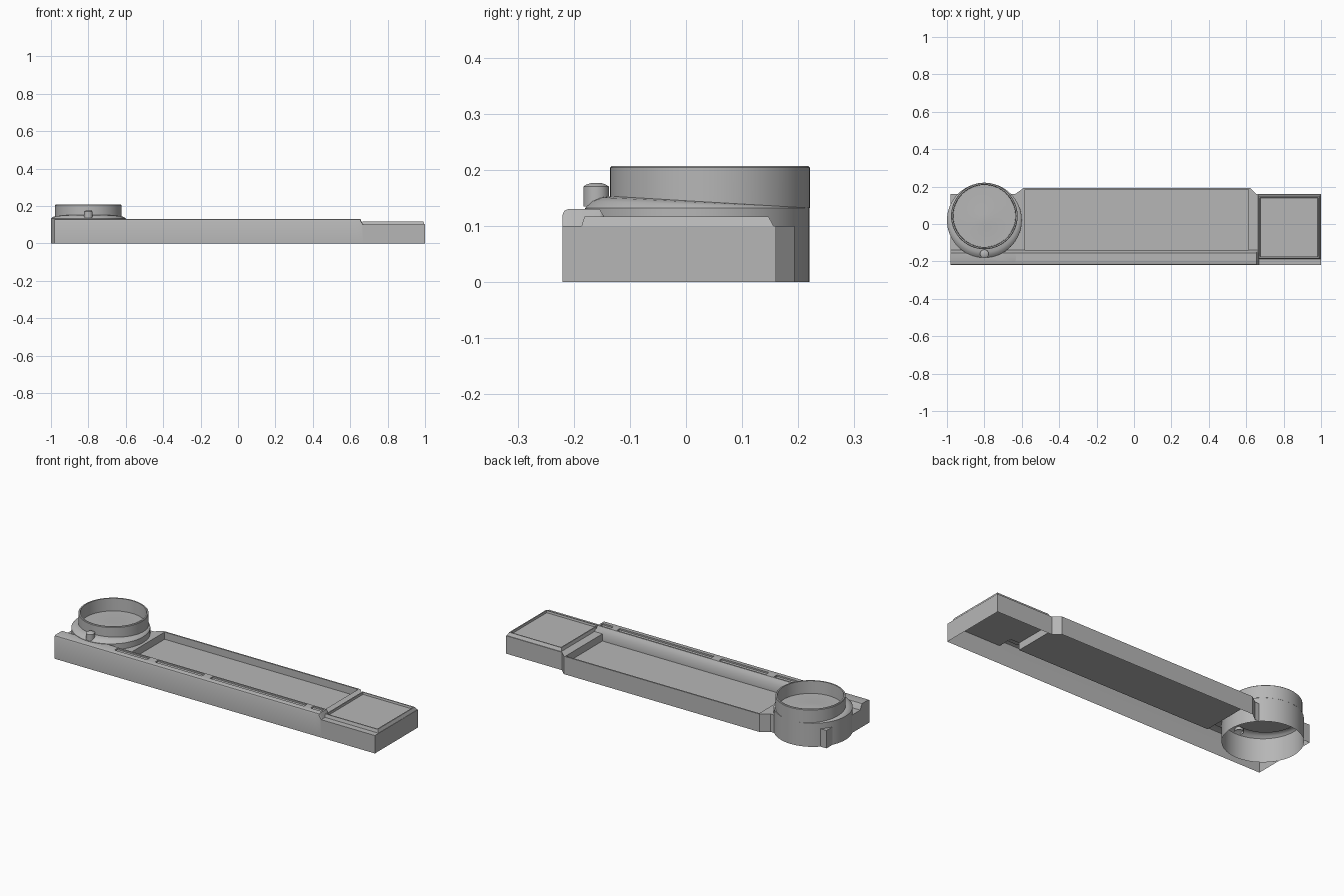
import bpy, bmesh, math

if "Cube" in bpy.data.objects:
    bpy.data.objects.remove(bpy.data.objects["Cube"])

grey = bpy.data.materials.new("plain_grey")
grey.diffuse_color = (0.47, 0.47, 0.47, 1)
grey.use_nodes = True
grey.node_tree.nodes["Principled BSDF"].inputs["Base Color"].default_value = grey.diffuse_color
CX, CY, R, N = -0.8, 0.02, 0.2, 64


def finish(bm, name, angle=35):
    bmesh.ops.remove_doubles(bm, verts=bm.verts, dist=1e-5)
    bmesh.ops.recalc_face_normals(bm, faces=bm.faces)
    me = bpy.data.meshes.new(name)
    bm.to_mesh(me)
    bm.free()
    me.materials.append(grey)
    ob = bpy.data.objects.new(name, me)
    bpy.context.collection.objects.link(ob)
    smooth(ob, angle)
    return ob


def smooth(ob, angle=35):
    bpy.ops.object.select_all(action='DESELECT')
    ob.select_set(True)
    bpy.context.view_layer.objects.active = ob
    bpy.ops.object.shade_smooth_by_angle(angle=math.radians(angle))


def loft(bm, rings, cap_start=False, cap_end=False):
    rows = [[bm.verts.new(p) for p in ring] for ring in rings]
    n = len(rows[0])
    for a, b in zip(rows, rows[1:]):
        for i in range(n):
            j = (i + 1) % n
            bm.faces.new((a[i], a[j], b[j], b[i]))
    if cap_start:
        bm.faces.new(rows[0][::-1])
    if cap_end:
        bm.faces.new(rows[-1])


def circle(cx, cy, r, z):
    pts = []
    for i in range(N):
        a = 2 * math.pi * i / N
        y = cy + r * math.sin(a)
        pts.append((cx + r * math.cos(a), y, z(y) if callable(z) else z))
    return pts


def rect(x0, x1, y0, y1, z):
    return [(x0, y0, z), (x1, y0, z), (x1, y1, z), (x0, y1, z)]


# Long body: cross-sections lofted along x (back edge, tray floor, strip height factor)
def section(x, back, floor, k):
    pts = [(back, 0), (back, 0.1), (back - 0.008, 0.1), (back - 0.008, floor),
           (-0.138, floor), (-0.138, 0.1), (-0.146, 0.1 + 0.017 * k),
           (-0.154, 0.1 + 0.03 * k), (-0.21, 0.1 + 0.03 * k),
           (-0.217, 0.1 + 0.027 * k), (-0.22, 0.1 + 0.02 * k), (-0.22, 0)]
    return [(x, y, z) for y, z in pts]


bm = bmesh.new()
loft(bm, [section(*s) for s in (
    (-0.98, 0.16, 0.1, 1), (-0.635, 0.16, 0.1, 1), (-0.59, 0.193, 0.1, 1),
    (-0.583, 0.193, 0.1, 1), (-0.583, 0.193, 0.06, 1),
    (0.613, 0.193, 0.06, 1), (0.613, 0.193, 0.1, 1), (0.62, 0.193, 0.1, 1),
    (0.655, 0.16, 0.1, 1), (0.668, 0.16, 0.1, 0), (1.0, 0.16, 0.1, 0))], True, True)
body = finish(bm, "long_body")

# Cutter: room for the round housing and the shallow slots in the front strip
bm = bmesh.new()
loft(bm, [circle(CX, CY, R, -0.5), circle(CX, CY, R, 0.5)], True, True)
for x0, x1 in ((-0.63, -0.43), (-0.38, -0.09), (-0.04, 0.54), (0.58, 0.645)):
    loft(bm, [rect(x0, x1, -0.189, -0.162, 0.122),
              rect(x0, x1, -0.189, -0.162, 0.2)], True, True)
cutter = finish(bm, "cutter")
cutter.hide_render = True
mod = body.modifiers.new("cut", 'BOOLEAN')
mod.operation, mod.solver, mod.object = 'DIFFERENCE', 'EXACT', cutter
dg = bpy.context.evaluated_depsgraph_get()
me = bpy.data.meshes.new_from_object(body.evaluated_get(dg))
body.modifiers.clear()
body.data = me
bpy.data.objects.remove(cutter)

# Open the underside and drop the walls doubled by the housing
bm = bmesh.new()
bm.from_mesh(me)
bm.normal_update()
drop = []
for f in bm.faces:
    under = all(v.co.z < 1e-4 for v in f.verts)
    wall = abs(f.normal.z) < 0.1 and all(
        math.hypot(v.co.x - CX, v.co.y - CY) < R + 0.0005 for v in f.verts)
    if under or wall:
        drop.append(f)
bmesh.ops.delete(bm, geom=drop, context='FACES')
bm.to_mesh(me)
bm.free()
smooth(body)

# Raised rim with a sunken panel on the right end
bm = bmesh.new()
loft(bm, [rect(0.662, 0.998, -0.186, 0.156, 0.1),
          rect(0.667, 0.99, -0.181, 0.147, 0.117),
          rect(0.673, 0.984, -0.175, 0.141, 0.117),
          rect(0.675, 0.982, -0.173, 0.139, 0.106)], False, True)
finish(bm, "end_panel", 20)


# Round housing: lower drum, sloping shoulder, upper off-centre ring and its dish
def shoulder(z):
    return lambda y: 0.132 + (z - 0.132) * max(0, (0.22 - y) / 0.355)


UY, UR = 0.043, 0.178
bm = bmesh.new()
loft(bm, [circle(CX, CY, R, 0), circle(CX, CY, R, 0.132),
          circle(CX, 0.026, 0.194, shoulder(0.143)),
          circle(CX, 0.034, 0.186, shoulder(0.150)),
          circle(CX, UY, UR, shoulder(0.153)),
          circle(CX, UY, UR, 0.204), circle(CX, UY, UR - 0.003, 0.207),
          circle(CX, UY, UR - 0.010, 0.207), circle(CX, UY, UR - 0.012, 0.137),
          circle(CX, 0.025, 0.06, 0.137), circle(CX, 0.025, 0.03, 0.140)],
     False, True)
finish(bm, "round_housing")

# Small knob in front of the ring
bm = bmesh.new()
loft(bm, [circle(CX, -0.16, r, z) for r, z in (
    (0.023, 0.135), (0.023, 0.17), (0.017, 0.174), (0.009, 0.1765), (0.003, 0.177))],
     False, True)
finish(bm, "knob")
